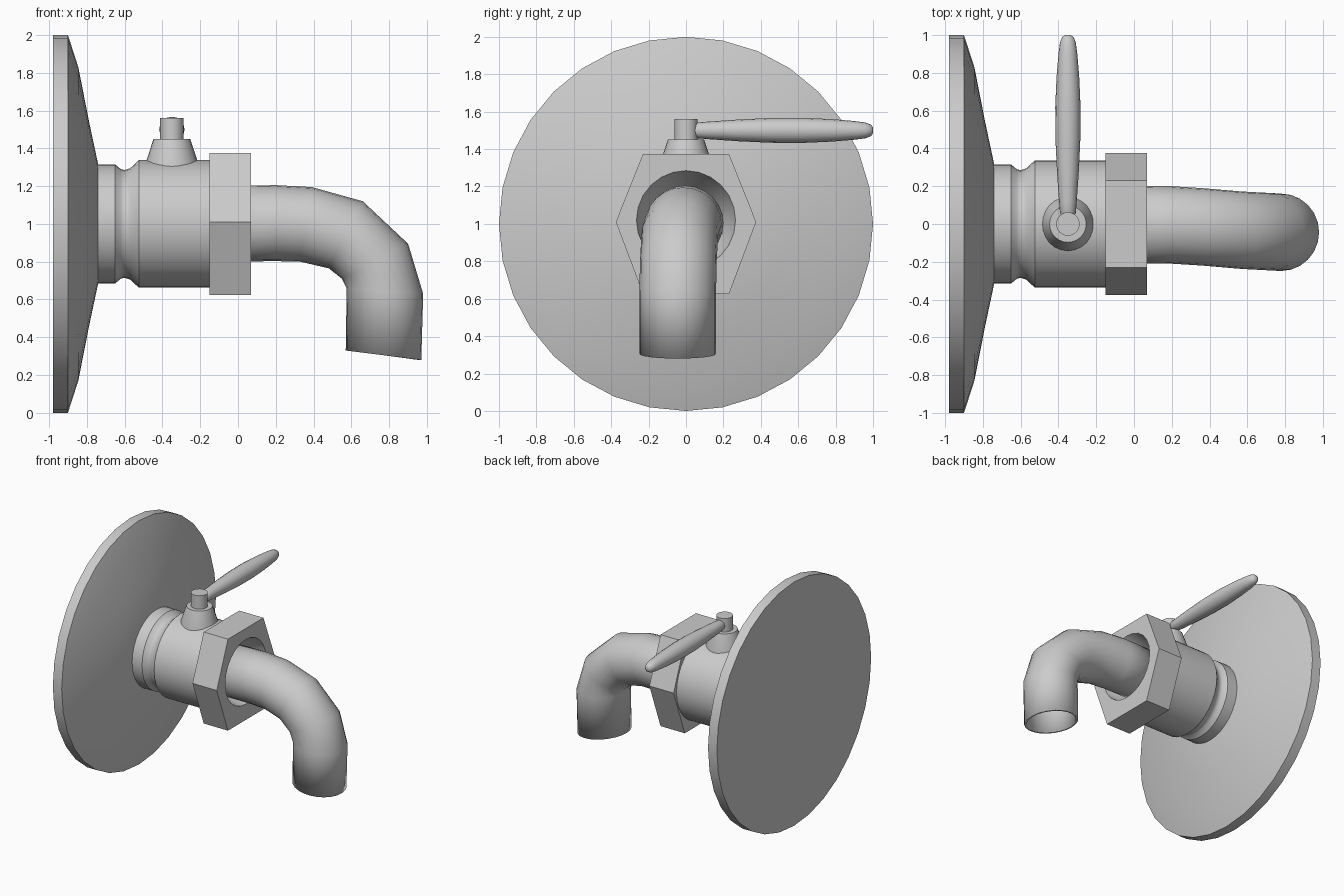
import bpy, bmesh
from math import sin, cos, pi
from mathutils import Vector

if "Cube" in bpy.data.objects:
    bpy.data.objects.remove(bpy.data.objects["Cube"])


def loft(name, rings, cap_start=True, cap_end=True, angle=35):
    """Skin a sequence of equal-length point rings into a mesh object."""
    bm = bmesh.new()
    loops = [[bm.verts.new(p) for p in ring] for ring in rings]
    n = len(loops[0])
    for a, b in zip(loops, loops[1:]):
        for i in range(n):
            j = (i + 1) % n
            bm.faces.new((a[i], a[j], b[j], b[i]))
    if cap_start:
        bm.faces.new(loops[0])
    if cap_end:
        bm.faces.new(loops[-1])
    bmesh.ops.recalc_face_normals(bm, faces=bm.faces)
    me = bpy.data.meshes.new(name)
    bm.to_mesh(me)
    bm.free()
    ob = bpy.data.objects.new(name, me)
    bpy.context.collection.objects.link(ob)
    bpy.ops.object.select_all(action='DESELECT')
    bpy.context.view_layer.objects.active = ob
    ob.select_set(True)
    bpy.ops.object.shade_smooth_by_angle(angle=angle * pi / 180)
    return ob


def ring(center, u, v, n):
    """Ellipse of n points spanned by the half-axes u and v."""
    c, u, v = Vector(center), Vector(u), Vector(v)
    return [c + u * cos(2 * pi * i / n) + v * sin(2 * pi * i / n) for i in range(n)]


def x_ring(x, r, n=32, z=1.0):
    return ring((x, 0, z), (0, r, 0), (0, 0, r), n)


# wall flange with flared neck
loft("wall_flange", [x_ring(x, r) for x, r in [
    (-0.98, 1.0), (-0.90, 1.0), (-0.845, 0.83), (-0.79, 0.55), (-0.74, 0.315)]])

# valve body with grooved collar
loft("valve_body", [x_ring(x, r) for x, r in [
    (-0.76, 0.315), (-0.65, 0.315), (-0.62, 0.29), (-0.60, 0.285),
    (-0.57, 0.295), (-0.525, 0.337), (-0.14, 0.337)]])


# hexagonal nut with tapered opening
def hex_ring(x):
    corners = [(0.375, 0.01), (0.23, 0.375), (-0.23, 0.375),
               (-0.375, 0.01), (-0.23, -0.375), (0.23, -0.375)]
    pts = []
    for k in range(6):
        a, b = Vector(corners[k]), Vector(corners[(k + 1) % 6])
        for s in range(4):
            p = a.lerp(b, s / 4)
            pts.append((x, p.x, 1 + p.y))
    return pts


loft("hex_nut", [hex_ring(-0.15), hex_ring(0.07), x_ring(0.07, 0.265, 24, 1.02),
                 x_ring(0.0, 0.245, 24, 1.01), x_ring(-0.10, 0.19, 24)])

# bent spout: outer-bend point, inner-bend point, sideways drift of each section
sections = [
    (-0.12, 1.20, -0.12, 0.80, 0.0), (0.20, 1.205, 0.20, 0.803, -0.005),
    (0.39, 1.195, 0.33, 0.80, -0.015), (0.66, 1.12, 0.48, 0.765, -0.033),
    (0.90, 0.895, 0.55, 0.71, -0.041), (0.98, 0.63, 0.575, 0.66, -0.044),
    (0.97, 0.28, 0.57, 0.33, -0.044)]
rings = []
for xa, za, xb, zb, y in sections:
    half = ((xa - xb) / 2, 0, (za - zb) / 2)
    rings.append(ring(((xa + xb) / 2, y, (za + zb) / 2), half, (0, 0.205, 0), 24))
spout = loft("spout", rings, cap_start=False, cap_end=False, angle=50)
wall = spout.modifiers.new("wall", 'SOLIDIFY')
wall.thickness = 0.018
wall.offset = -1


# valve stem: conical bonnet and pin
def z_ring(z, r):
    return ring((-0.35, 0, z), (r, 0, 0), (0, r, 0), 24)


loft("bonnet", [z_ring(1.28, 0.145), z_ring(1.32, 0.14), z_ring(1.45, 0.097)])
loft("stem_pin", [z_ring(1.44, 0.062), z_ring(1.56, 0.062)])

# tapered lever handle
loft("lever_handle", [ring((-0.35, y, 1.5), (r, 0, 0), (0, 0, r), 16) for y, r in [
    (0.03, 0.03), (0.06, 0.042), (0.12, 0.047), (0.28, 0.058), (0.45, 0.066),
    (0.62, 0.067), (0.78, 0.060), (0.90, 0.050), (0.96, 0.042), (0.99, 0.030),
    (1.0, 0.015)]], angle=60)
